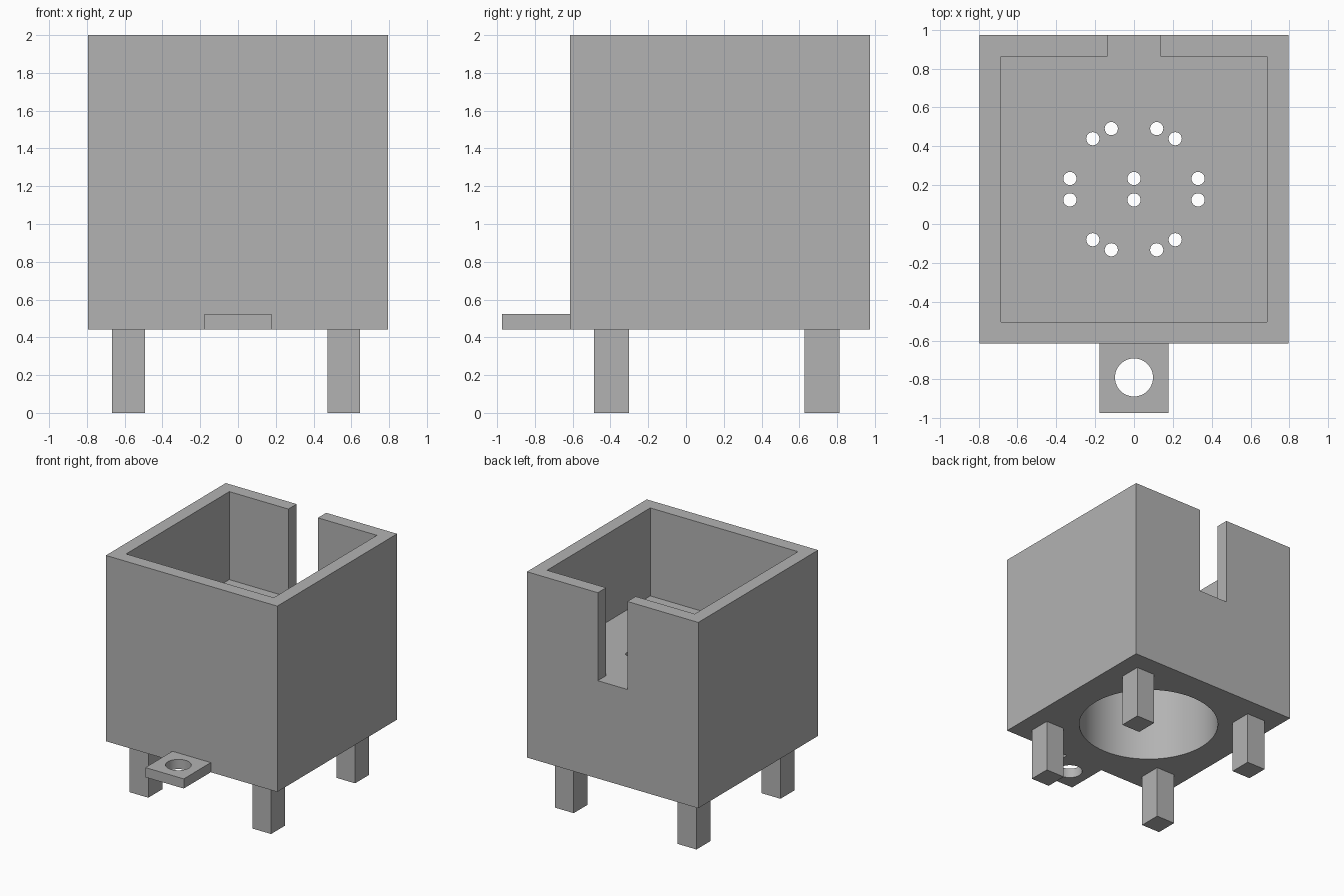
import bpy, math

if "Cube" in bpy.data.objects:
    bpy.data.objects.remove(bpy.data.objects["Cube"], do_unlink=True)

grey = bpy.data.materials.new("plain grey")
grey.use_nodes = True
colour = (0.45, 0.45, 0.45, 1)
grey.diffuse_color = colour
grey.node_tree.nodes["Principled BSDF"].inputs["Base Color"].default_value = colour


def block(name, x, y, z):
    """Box spanning the given (low, high) ranges."""
    bpy.ops.mesh.primitive_cube_add(size=1, location=[sum(r) / 2 for r in (x, y, z)])
    ob = bpy.context.object
    ob.name = name
    ob.scale = [r[1] - r[0] for r in (x, y, z)]
    bpy.ops.object.transform_apply(location=True, rotation=False, scale=True)
    ob.data.materials.append(grey)
    return ob


def rod(name, x, y, radius, z, sides):
    """Upright cylinder used as a drill."""
    bpy.ops.mesh.primitive_cylinder_add(vertices=sides, radius=radius,
                                        depth=z[1] - z[0], location=(x, y, sum(z) / 2))
    ob = bpy.context.object
    ob.name = name
    ob.data.materials.append(grey)
    return ob


def cut(target, cutters):
    """Subtract the cutters from the target and remove them."""
    bpy.ops.object.select_all(action='DESELECT')
    target.select_set(True)
    bpy.context.view_layer.objects.active = target
    for cutter in cutters:
        mod = target.modifiers.new("cut", 'BOOLEAN')
        mod.operation = 'DIFFERENCE'
        mod.solver = 'EXACT'
        mod.object = cutter
        bpy.ops.object.modifier_apply(modifier=mod.name)
        bpy.data.objects.remove(cutter, do_unlink=True)
    bpy.ops.object.shade_smooth_by_angle(angle=math.radians(30))


half, front, back = 0.795, -0.615, 0.973
base, top, floor, wall = 0.442, 2.0, 1.262, 0.11
mid = (front + back) / 2

# Housing: open tray above, round socket below, slot in the back wall
housing = block("housing", (-half, half), (front, back), (base, top))
inner = half - wall
cutters = [
    block("tray_cutter", (-inner, inner), (front + wall, back - wall), (floor, top + 0.2)),
    block("slot_cutter", (-0.137, 0.137), (back - 0.3, back + 0.2), (floor, top + 0.2)),
    rod("socket_cutter", 0, mid, 0.548, (base - 0.2, floor - wall), 96),
]

# Pin holes through the floor, mirrored about the middle
spots = {(0, 0.055)}
for x, y in ((0.117, 0.312), (0.212, 0.26), (0.33, 0.055)):
    spots |= {(x, y), (-x, y)}
for x, y in sorted(spots):
    for side in (-1, 1):
        cutters.append(rod("pin_cutter", x, mid + side * y, 0.034,
                           (floor - 0.3, floor + 0.1), 24))
cut(housing, cutters)

# Mounting tab with its screw hole
tab = block("mounting_tab", (-0.178, 0.178), (-0.973, front), (base, 0.523))
cut(tab, [rod("screw_cutter", 0, -0.79, 0.098, (base - 0.1, 0.6), 48)])

# Four legs
for end, y in (("front", (-0.486, -0.301)), ("back", (0.627, 0.812))):
    block(f"{end}_right_leg", (-0.666, -0.492), y, (0, base))
    block(f"{end}_left_leg", (0.473, 0.647), y, (0, base))
